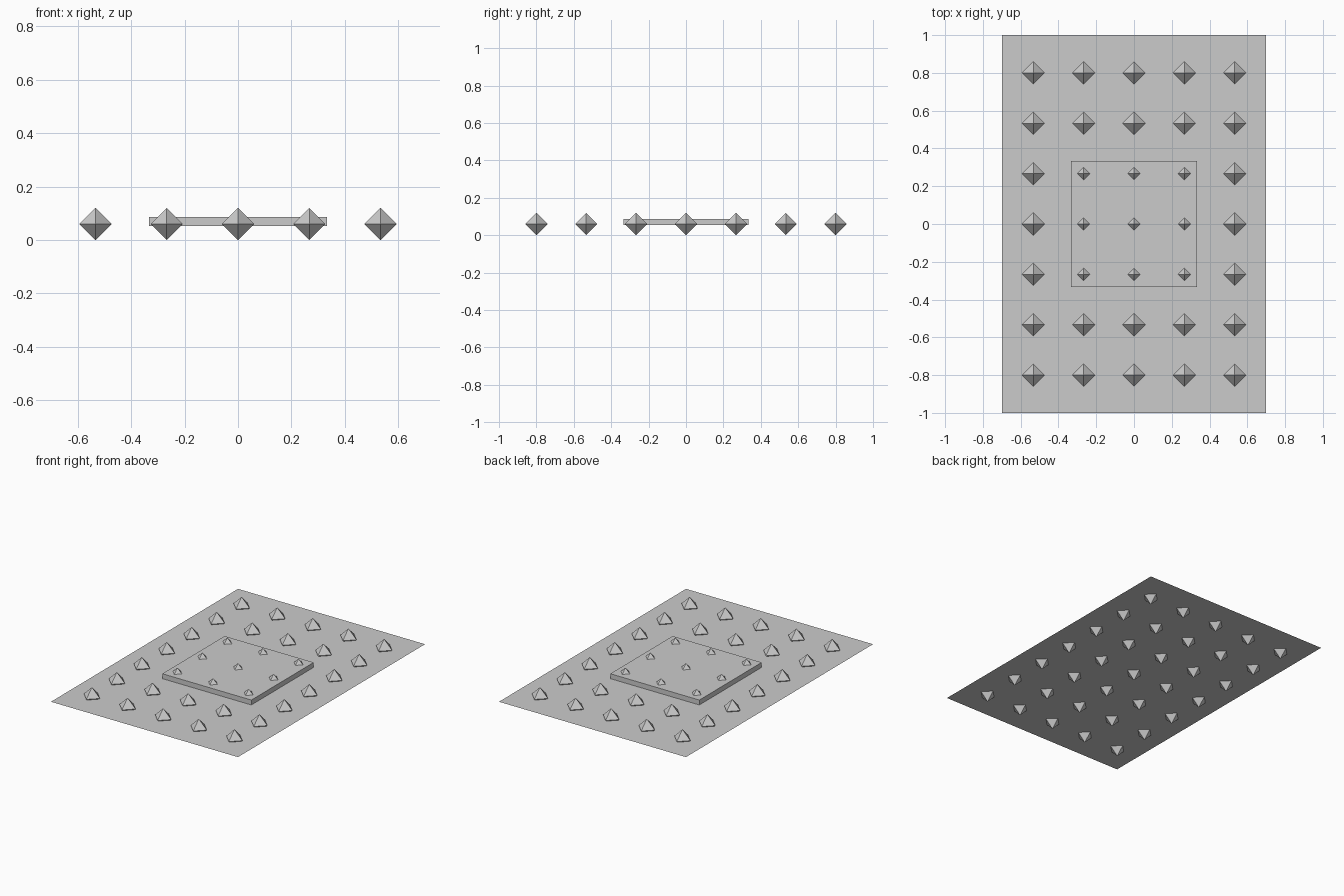
import bpy
import bmesh

if "Cube" in bpy.data.objects:
    bpy.data.objects.remove(bpy.data.objects["Cube"])

U = 1 / 15            # layout unit: sheet is 21 x 30 units
R = 0.06              # stud radius
SHEET_Z = R - 0.1 * U

grey = bpy.data.materials.new("plain grey")
grey.diffuse_color = (0.6, 0.6, 0.6, 1)
grey.use_nodes = True
grey.node_tree.nodes["Principled BSDF"].inputs["Base Color"].default_value = grey.diffuse_color


def finish(name, bm):
    bmesh.ops.recalc_face_normals(bm, faces=bm.faces)
    me = bpy.data.meshes.new(name)
    bm.to_mesh(me)
    bm.free()
    me.materials.append(grey)
    ob = bpy.data.objects.new(name, me)
    bpy.context.collection.objects.link(ob)
    return ob


# thin base sheet
bm = bmesh.new()
bm.faces.new([bm.verts.new((x * 10.5 * U, y * 15 * U, SHEET_Z))
              for x, y in ((-1, -1), (1, -1), (1, 1), (-1, 1))])
finish("base_sheet", bm)

# raised square plate resting on the sheet
bm = bmesh.new()
bmesh.ops.create_cube(bm, size=1)
bmesh.ops.scale(bm, vec=(10 * U, 10 * U, 0.5 * U), verts=bm.verts)
bmesh.ops.translate(bm, vec=(0, 0, SHEET_Z + 0.25 * U), verts=bm.verts)
finish("raised_plate", bm)

# 5 x 7 grid of eight-sided studs piercing the sheet
stud = None
for i in range(-2, 3):
    for j in range(-3, 4):
        if stud is None:
            bm = bmesh.new()
            ring = [bm.verts.new((R * x, R * y, 0))
                    for x, y in ((1, 0), (0, 1), (-1, 0), (0, -1))]
            for z in (R, -R):
                tip = bm.verts.new((0, 0, z))
                for k in range(4):
                    bm.faces.new((ring[k], ring[(k + 1) % 4], tip))
            ob = stud = finish("stud", bm)
        else:
            ob = bpy.data.objects.new("stud", stud.data)
            bpy.context.collection.objects.link(ob)
        ob.location = (i * 4 * U, j * 4 * U, R)
